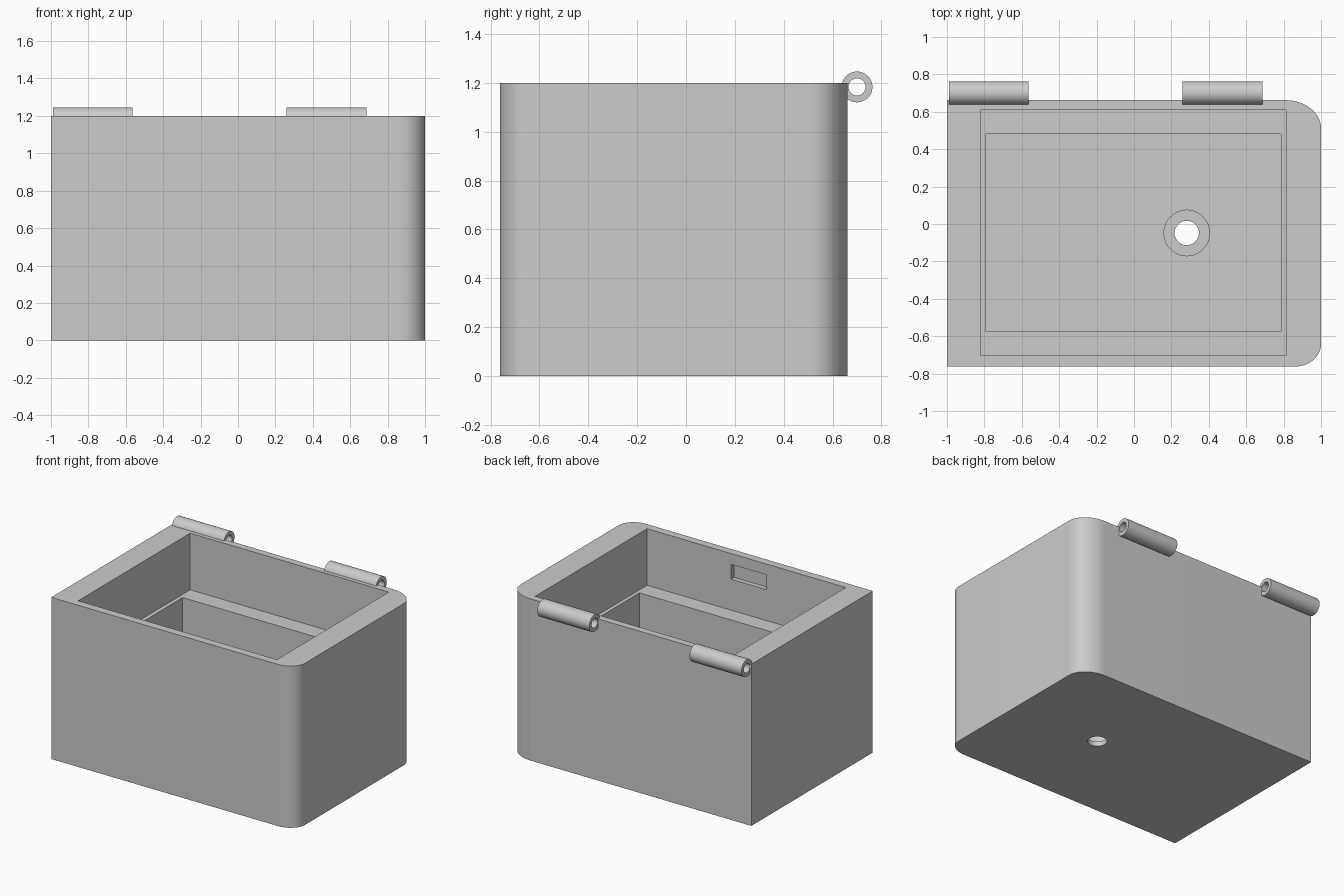
import bpy, bmesh, math
from mathutils import Matrix

cube = bpy.data.objects.get("Cube")
if cube:
    bpy.data.objects.remove(cube, do_unlink=True)

grey = bpy.data.materials.new("plain_grey")
grey.use_nodes = True
colour = (0.6, 0.6, 0.6, 1)
grey.diffuse_color = colour
grey.node_tree.nodes["Principled BSDF"].inputs["Base Color"].default_value = colour


def prism(name, outline, z0, z1):
    """Extrude a flat outline from z0 up to z1."""
    bm = bmesh.new()
    base = bm.faces.new([bm.verts.new((x, y, z0)) for x, y in outline])
    lifted = bmesh.ops.extrude_face_region(bm, geom=[base])["geom"]
    verts = [v for v in lifted if isinstance(v, bmesh.types.BMVert)]
    bmesh.ops.translate(bm, verts=verts, vec=(0, 0, z1 - z0))
    bmesh.ops.recalc_face_normals(bm, faces=bm.faces[:])
    mesh = bpy.data.meshes.new(name)
    bm.to_mesh(mesh)
    bm.free()
    mesh.materials.append(grey)
    obj = bpy.data.objects.new(name, mesh)
    bpy.context.collection.objects.link(obj)
    return obj


def rect(x0, x1, y0, y1):
    return [(x0, y0), (x1, y0), (x1, y1), (x0, y1)]


def arc(cx, cy, rx, ry, start, end, steps):
    angles = [math.radians(start + (end - start) * i / steps) for i in range(steps + 1)]
    return [(cx + rx * math.cos(a), cy + ry * math.sin(a)) for a in angles]


def circle(cx, cy, r, steps=48):
    return arc(cx, cy, r, r, 0, 360, steps)[:-1]


def cut(target, cutter):
    """Subtract the cutter, then discard it."""
    mod = target.modifiers.new("cut", "BOOLEAN")
    mod.operation, mod.solver, mod.object = "DIFFERENCE", "EXACT", cutter
    bpy.context.view_layer.objects.active = target
    bpy.ops.object.modifier_apply(modifier=mod.name)
    bpy.data.objects.remove(cutter, do_unlink=True)


def smooth(obj):
    bpy.ops.object.select_all(action="DESELECT")
    obj.select_set(True)
    bpy.context.view_layer.objects.active = obj
    bpy.ops.object.shade_smooth_by_angle(angle=math.radians(30))


# Box body: square corners on one side, rounded corners on the other
left, right, front, back, top = -1, 1, -0.762, 0.662, 1.2
outline = [(left, back), (left, front)]
outline += arc(right - 0.14, front + 0.12, 0.14, 0.12, -90, 0, 16)
outline += arc(right - 0.19, back - 0.15, 0.19, 0.15, 0, 90, 16)
body = prism("box_body", outline, 0, top)

# Wide upper recess, narrower lower compartment, latch slot, stepped drain hole
cut(body, prism("upper_recess", rect(-0.82, 0.812, -0.703, 0.61), 0.78, top + 0.1))
cut(body, prism("lower_compartment", rect(-0.79, 0.785, -0.575, 0.48), 0.12, 0.9))
cut(body, prism("latch_slot", rect(-0.17, 0.123, -0.738, -0.65), 1.01, 1.12))
cut(body, prism("drain_counterbore", circle(0.282, -0.048, 0.122), 0.035, 0.3))
cut(body, prism("drain_hole", circle(0.282, -0.048, 0.065), -0.1, 0.3))
smooth(body)

# Hinge barrels along the back rim, each bored for a pin
for name, x0 in (("hinge_barrel_right", -0.99), ("hinge_barrel_left", 0.26)):
    barrel = prism(name, circle(0, 0, 0.063), 0, 0.427)
    cut(barrel, prism("pin_bore", circle(0, 0, 0.035), -0.1, 0.6))
    barrel.data.transform(Matrix.Translation((x0, 0.7, 1.183))
                          @ Matrix.Rotation(math.pi / 2, 4, "Y"))
    smooth(barrel)
